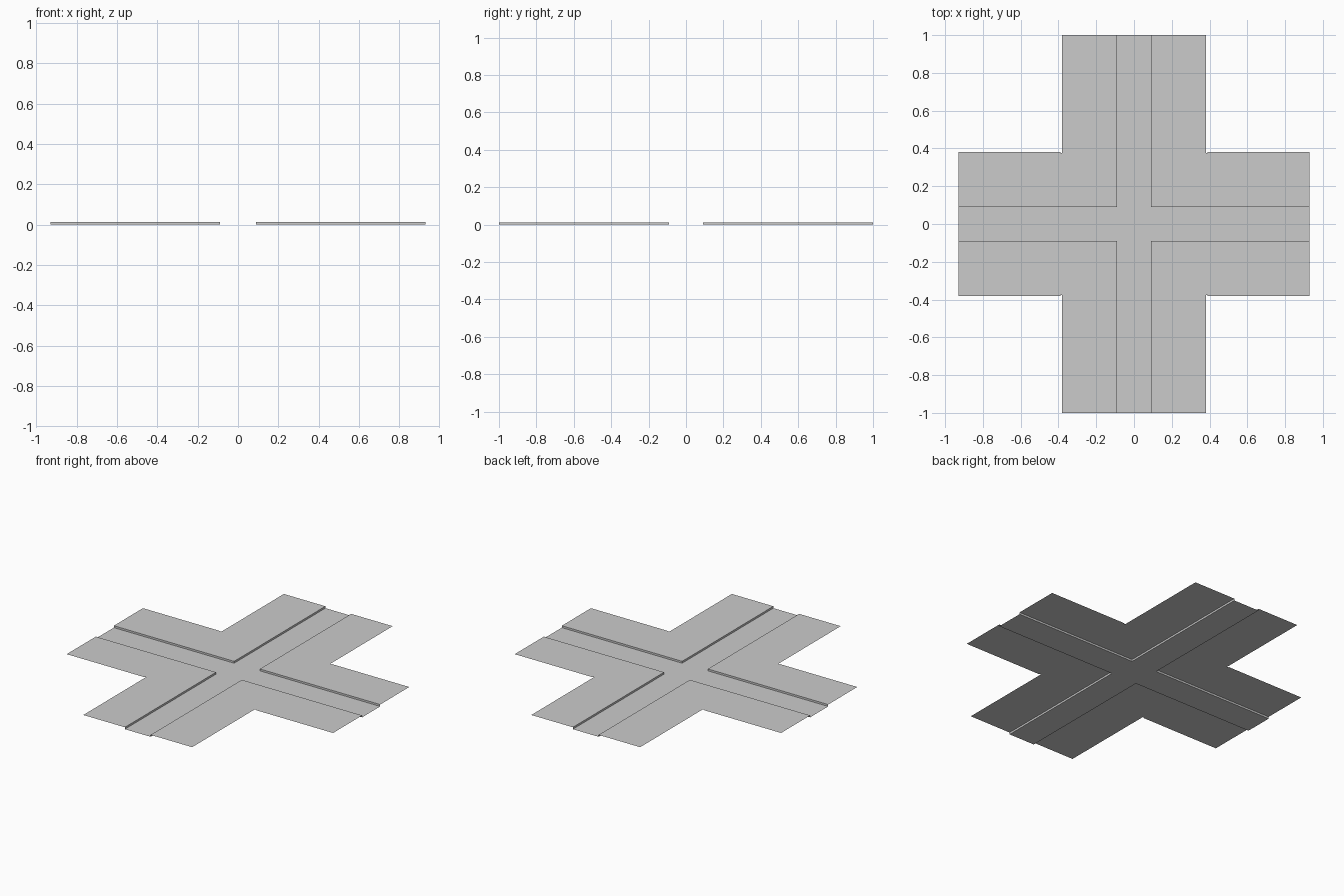
import bpy, bmesh

if "Cube" in bpy.data.objects:
    bpy.data.objects.remove(bpy.data.objects["Cube"])

H = 0.012          # kerb height
R = 0.09           # half road width
W = 0.38           # outer edge of the pavements
END_X, END_Y = 0.93, 1.0


def make(name, quads):
    bm = bmesh.new()
    for q in quads:
        bm.faces.new([bm.verts.new(p) for p in q])
    bmesh.ops.remove_doubles(bm, verts=bm.verts[:], dist=1e-5)
    me = bpy.data.meshes.new(name)
    bm.to_mesh(me)
    bm.free()
    ob = bpy.data.objects.new(name, me)
    bpy.context.collection.objects.link(ob)
    return ob


def flat(x0, x1, y0, y1, z):
    return [(x0, y0, z), (x1, y0, z), (x1, y1, z), (x0, y1, z)]


def pavement(name, sx, sy, x0, x1, y0, y1):
    """Raised slab with kerb faces wherever it borders the road."""
    quads = [flat(x0, x1, y0, y1, H)]
    if y0 == R:
        quads.append([(x0, R, 0), (x1, R, 0), (x1, R, H), (x0, R, H)])
    if x0 == R:
        quads.append([(R, y1, 0), (R, y0, 0), (R, y0, H), (R, y1, H)])
    # Mirror into the quadrant, keeping the winding outward
    quads = [[(x * sx, y * sy, z) for x, y, z in q] for q in quads]
    if sx * sy < 0:
        quads = [q[::-1] for q in quads]
    make(name, quads)


# Road: crossing square and four arms
make("road", [flat(-R, R, -R, R, 0),
              flat(-END_X, -R, -R, R, 0), flat(R, END_X, -R, R, 0),
              flat(-R, R, -END_Y, -R, 0), flat(-R, R, R, END_Y, 0)])

# Pavements: a corner slab and two slabs along each arm, in every quadrant
for sx, side in ((-1, "left"), (1, "right")):
    for sy, end in ((-1, "front"), (1, "back")):
        tag = f"{end}_{side}"
        pavement(f"corner_pavement_{tag}", sx, sy, R, 0.39, R, 0.375)
        for i, (a, b) in enumerate(((0.39, 0.67), (0.67, END_X))):
            pavement(f"cross_pavement_{tag}_{i}", sx, sy, a, b, R, W)
        for i, (a, b) in enumerate(((0.375, 0.68), (0.68, END_Y))):
            pavement(f"long_pavement_{tag}_{i}", sx, sy, R, W, a, b)
